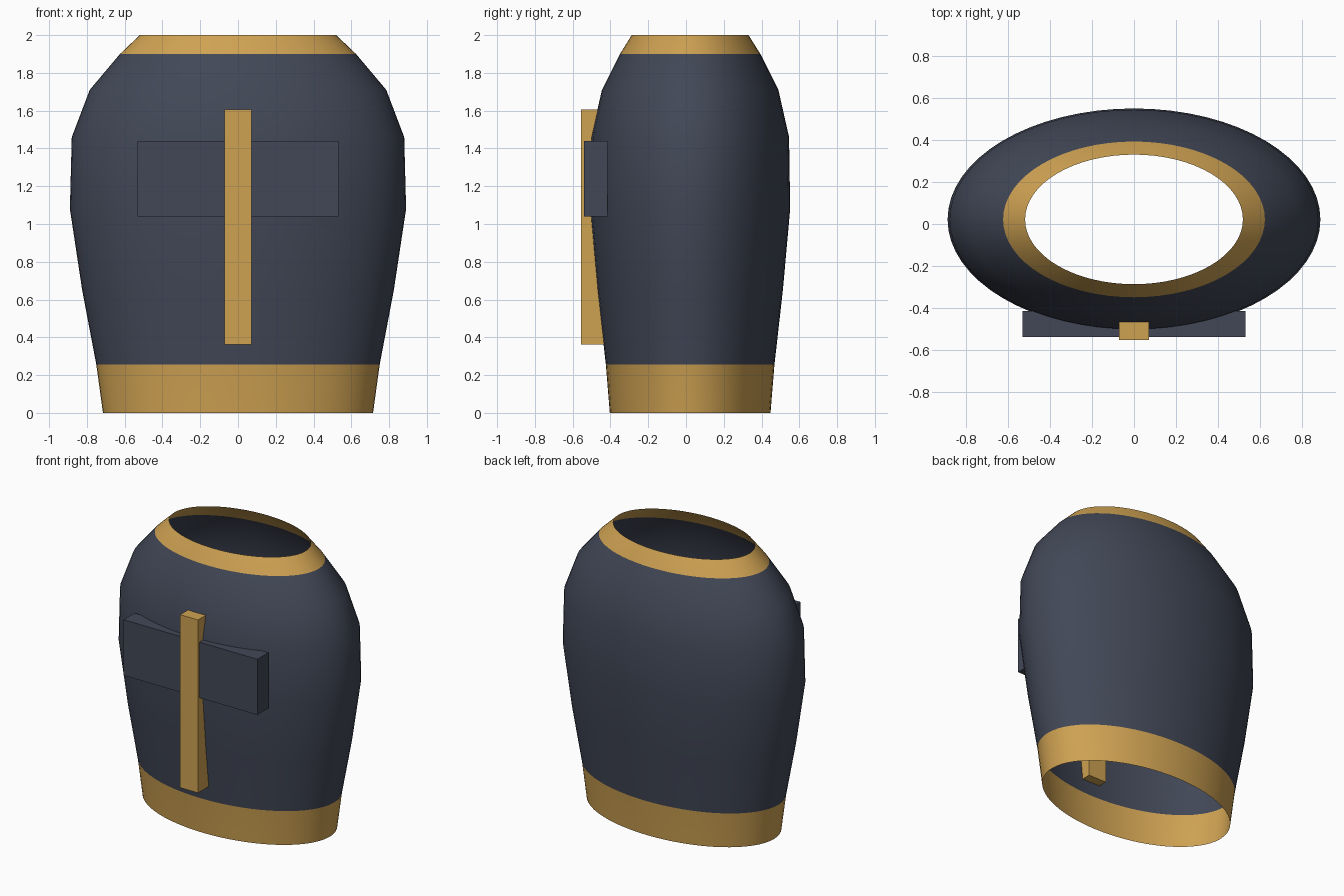
import bpy, bmesh
from math import cos, sin, pi, radians

cube = bpy.data.objects.get("Cube")
if cube:
    bpy.data.objects.remove(cube, do_unlink=True)


def material(name, rgb):
    m = bpy.data.materials.new(name)
    m.use_nodes = True
    m.diffuse_color = (*rgb, 1)
    bsdf = m.node_tree.nodes["Principled BSDF"]
    bsdf.inputs["Base Color"].default_value = (*rgb, 1)
    bsdf.inputs["Roughness"].default_value = 0.7
    return m


NAVY = material("dark navy", (0.054, 0.064, 0.095))
GOLD = material("gold", (0.62, 0.36, 0.085))


def add_object(name, bm, mats):
    mesh = bpy.data.meshes.new(name)
    bm.to_mesh(mesh)
    bm.free()
    for m in mats:
        mesh.materials.append(m)
    ob = bpy.data.objects.new(name, mesh)
    bpy.context.collection.objects.link(ob)
    return ob


def box(name, lo, hi, mat):
    bm = bmesh.new()
    bmesh.ops.create_cube(bm, size=1)
    for v in bm.verts:
        v.co = [(a + b) / 2 + c * (b - a) for a, b, c in zip(lo, hi, v.co)]
    return add_object(name, bm, [mat])


# Open torso shell: stacked ellipses, with gold hem and collar bands
PROFILE = [(0, 0.715), (0.255, 0.75), (0.65, 0.825), (1.08, 0.89),
           (1.46, 0.88), (1.71, 0.785), (1.9, 0.625), (2.0, 0.52)]
SIDES, DEPTH, CENTRE_Y = 64, 0.595, 0.022

bm = bmesh.new()
rings = []
for z, r in PROFILE:
    angles = [2 * pi * i / SIDES for i in range(SIDES)]
    rings.append([bm.verts.new((r * cos(a), CENTRE_Y + r * DEPTH * sin(a), z))
                  for a in angles])
for level, (low, high) in enumerate(zip(rings, rings[1:])):
    for i in range(SIDES):
        j = (i + 1) % SIDES
        face = bm.faces.new((low[i], low[j], high[j], high[i]))
        face.material_index = int(level in (0, len(PROFILE) - 2))
shell = add_object("torso_shell", bm, [NAVY, GOLD])

bpy.ops.object.select_all(action="DESELECT")
shell.select_set(True)
bpy.context.view_layer.objects.active = shell
bpy.ops.object.shade_smooth_by_angle(angle=radians(35))

# Chest plate and the vertical trim in front of it
box("chest_plate", (-0.532, -0.54, 1.04), (0.532, -0.415, 1.44), NAVY)
box("front_trim", (-0.071, -0.555, 0.362), (0.071, -0.37, 1.605), GOLD)
